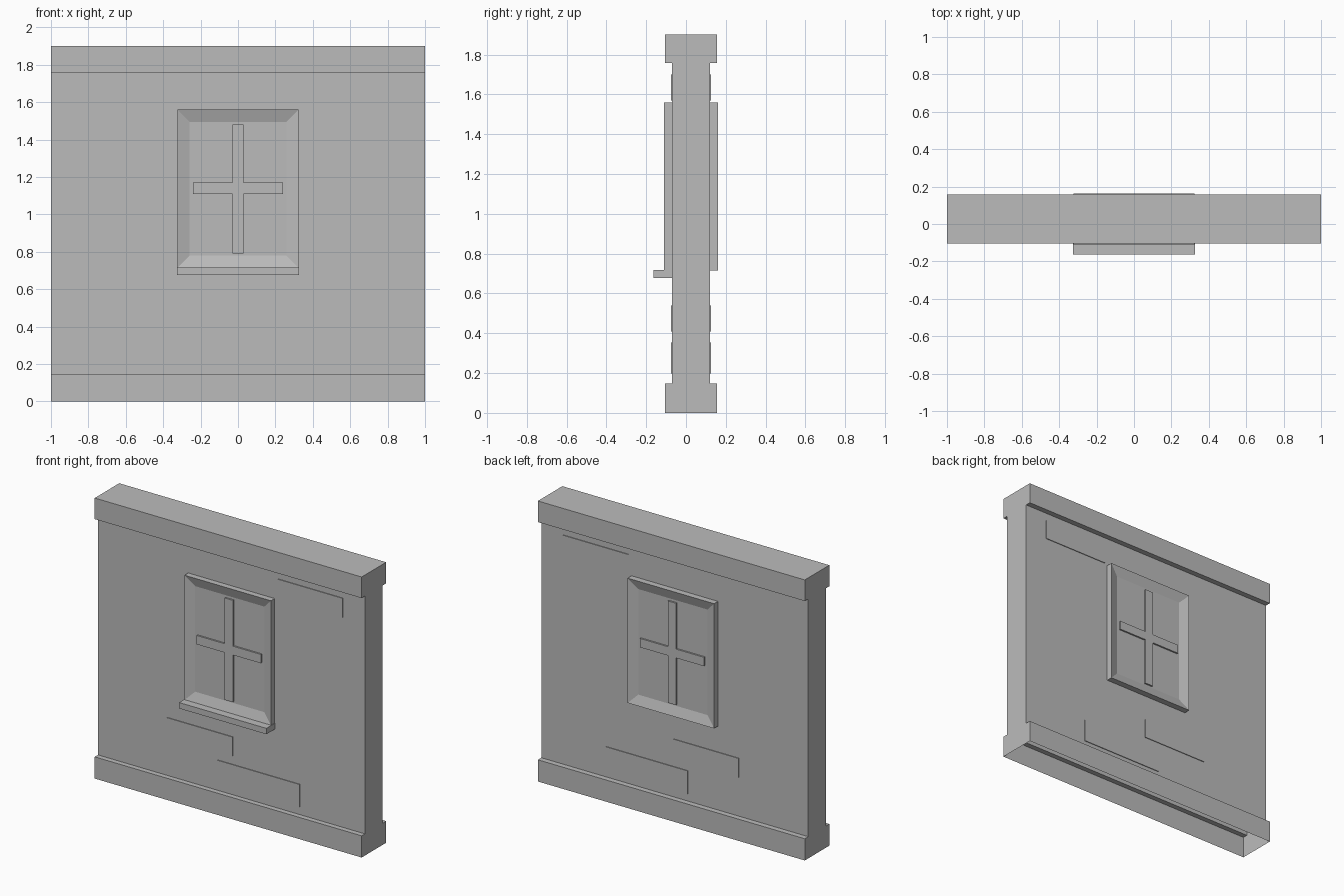
import bpy
import bmesh
from mathutils import Vector

start_cube = bpy.data.objects.get("Cube")
if start_cube:
    bpy.data.objects.remove(start_cube, do_unlink=True)

# One plain plaster grey for everything
grey = bpy.data.materials.new("plaster_grey")
grey.use_nodes = True
colour = (0.5, 0.5, 0.5, 1)
grey.diffuse_color = colour
grey.node_tree.nodes["Principled BSDF"].inputs["Base Color"].default_value = colour


def finish(name, bm):
    bmesh.ops.recalc_face_normals(bm, faces=bm.faces)
    mesh = bpy.data.meshes.new(name)
    bm.to_mesh(mesh)
    bm.free()
    mesh.materials.append(grey)
    obj = bpy.data.objects.new(name, mesh)
    bpy.context.collection.objects.link(obj)
    return obj


def box_mesh(x, y, z):
    """Box given by (min, max) pairs on each axis."""
    bm = bmesh.new()
    bmesh.ops.create_cube(bm, size=1)
    for v in bm.verts:
        v.co = Vector([lo + (c + 0.5) * (hi - lo)
                       for c, (lo, hi) in zip(v.co, (x, y, z))])
    return bm


def box(name, x, y, z):
    return finish(name, box_mesh(x, y, z))


# Wall shell: I-shaped profile swept along x, open underneath
HEIGHT, PLINTH, CORNICE = 1.9, 0.147, 1.757
body, trim = (-0.07, 0.12), (-0.105, 0.157)
front = [(trim[0], 0), (trim[0], PLINTH), (body[0], PLINTH),
         (body[0], CORNICE), (trim[0], CORNICE), (trim[0], HEIGHT)]
back = [(trim[1] if y == trim[0] else body[1], z) for y, z in reversed(front)]
bm = bmesh.new()
end = bm.faces.new([bm.verts.new((-1, y, z)) for y, z in front + back])
swept = bmesh.ops.extrude_face_region(bm, geom=[end], use_keep_orig=True)
bmesh.ops.translate(bm, vec=(2, 0, 0),
                    verts=[g for g in swept["geom"] if isinstance(g, bmesh.types.BMVert)])
bmesh.ops.recalc_face_normals(bm, faces=bm.faces)
underside = [f for f in bm.faces if all(v.co.z < 0.001 for v in f.verts)]
wall = finish("wall", bm)

# Remove the underside after the normals are settled
bm = bmesh.new()
bm.from_mesh(wall.data)
bmesh.ops.delete(bm, geom=[f for f in bm.faces if all(v.co.z < 0.001 for v in f.verts)],
                 context="FACES")
bm.to_mesh(wall.data)
bm.free()

# Window surround with the glass panel sunk into both faces
frame = (-0.11, 0.162)
RECESS = 0.022
bm = box_mesh((-0.324, 0.324), frame, (0.715, 1.56))
bm.normal_update()
sides = [f for f in bm.faces if abs(f.normal.y) > 0.9]
bmesh.ops.inset_individual(bm, faces=sides, thickness=0.092)
for f in sides:
    bmesh.ops.translate(bm, verts=f.verts, vec=f.normal * -RECESS)
finish("window_frame", bm)

# Glazing bars, a little behind the face of the surround
bars = (frame[0] + 0.011, frame[1] - 0.011)
box("glazing_bar_upright", (-0.03, 0.03), bars, (0.79, 1.48))
for name, x in (("left", (0.03, 0.24)), ("right", (-0.24, -0.03))):
    box("glazing_bar_" + name, x, bars, (1.11, 1.17))

# Sill on the front only
box("window_sill", (-0.327, 0.327), (-0.163, body[0] + 0.01), (0.677, 0.717))

# Bricks that stand slightly proud on both sides of the wall
proud = (body[0] - 0.005, body[1] + 0.005)
for name, x, z in (("upper", (0.345, 0.835), (1.57, 1.7)),
                   ("middle", (-0.48, 0.01), (0.41, 0.54)),
                   ("lower", (-0.1, 0.512), (0.198, 0.353))):
    box(name + "_brick", x, proud, z)
